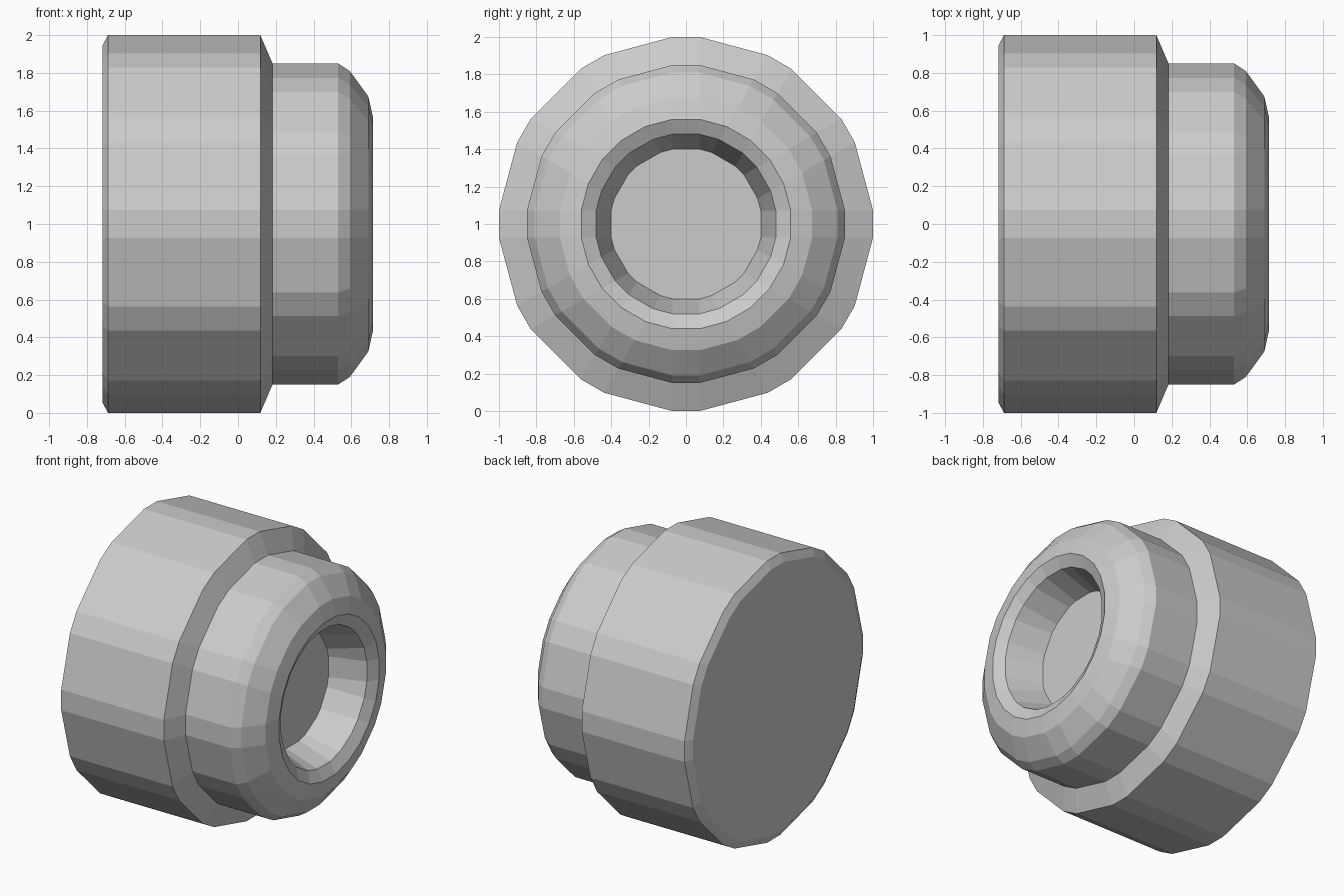
import bpy, bmesh, math

if "Cube" in bpy.data.objects:
    bpy.data.objects.remove(bpy.data.objects["Cube"])

FLAT = 0.073  # half width of the small facet on each of the 12 corners


def ring(bm, x, r):
    """12-sided ring around the x axis with each corner cut flat (24 points)."""
    rad, d = math.hypot(r, FLAT), math.atan(FLAT / r)
    verts = []
    for k in range(12):
        for s in (-1, 1):
            a = math.radians(30 * k) + s * d
            verts.append(bm.verts.new((x, rad * math.sin(a), 1 + rad * math.cos(a))))
    return verts


def lathe(name, profile):
    """Skin rings along a profile of (x, radius) and cap both ends."""
    bm = bmesh.new()
    rings = [ring(bm, x, r) for x, r in profile]
    for a, b in zip(rings, rings[1:]):
        for i in range(24):
            j = (i + 1) % 24
            bm.faces.new((a[i], a[j], b[j], b[i]))
    bm.faces.new(rings[0])
    bm.faces.new(rings[-1])
    bmesh.ops.recalc_face_normals(bm, faces=bm.faces)
    mesh = bpy.data.meshes.new(name)
    bm.to_mesh(mesh)
    bm.free()
    obj = bpy.data.objects.new(name, mesh)
    bpy.context.collection.objects.link(obj)
    return obj


# Wide drum, sloped shoulder, narrower nose with rounded rim, tapered recess
lathe("stepped_drum", [
    (-0.718, 0.945), (-0.688, 1.0), (0.118, 1.0), (0.183, 0.85),
    (0.53, 0.85), (0.592, 0.81), (0.69, 0.675), (0.716, 0.56),
    (0.675, 0.48), (0.43, 0.40),
])
